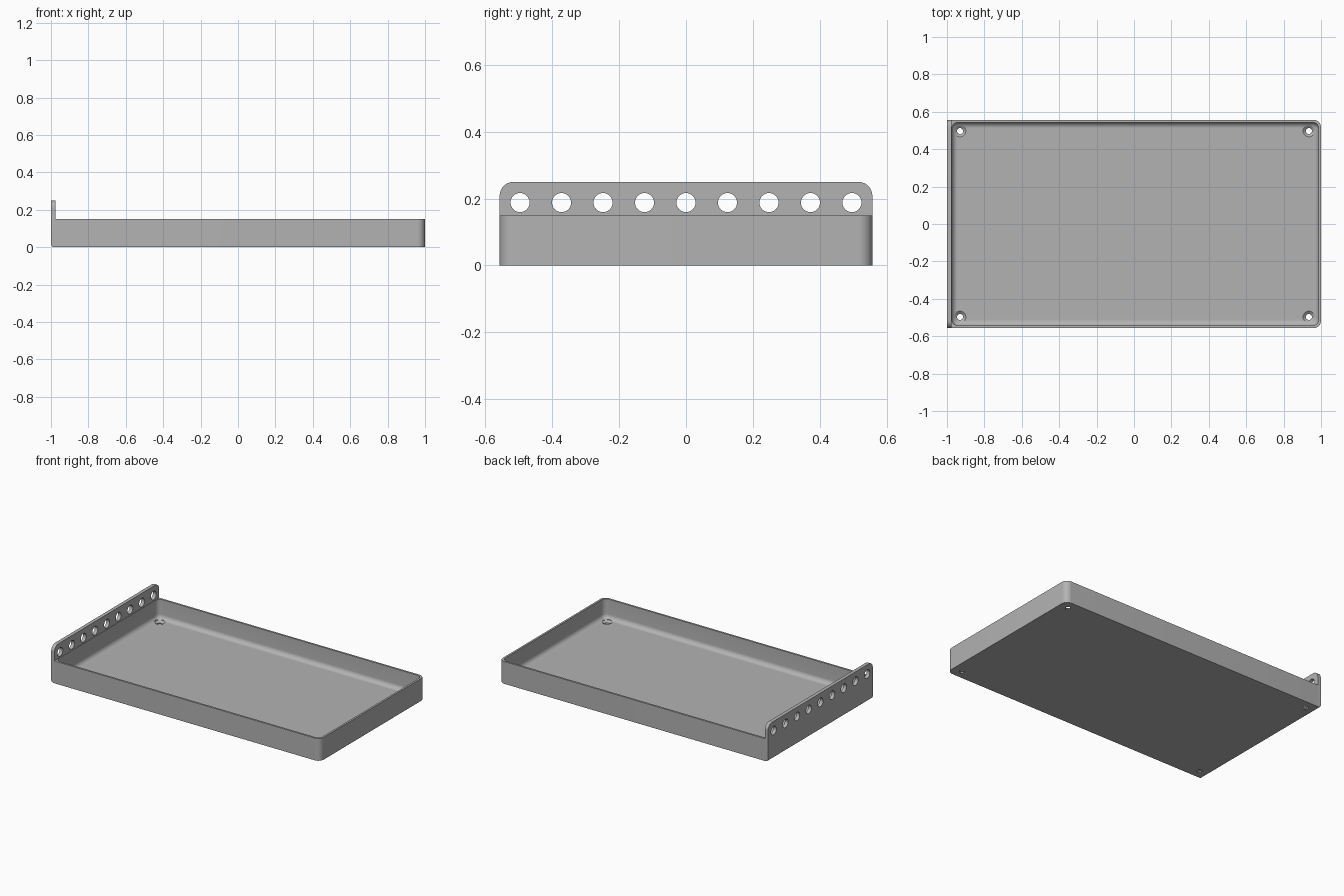
import bpy, bmesh
from math import sin, cos, pi
from mathutils import Matrix

cube = bpy.data.objects.get("Cube")
if cube:
    bpy.data.objects.remove(cube)

GREY = bpy.data.materials.new("light_grey")
GREY.use_nodes = True
GREY.diffuse_color = (0.45, 0.45, 0.45, 1)
GREY.node_tree.nodes["Principled BSDF"].inputs["Base Color"].default_value = GREY.diffuse_color

HALF_Y = 0.557      # half depth
RIM = 0.15          # tray wall height
FLOOR = 0.02        # floor thickness
WALL = 0.013
FILLET = 0.03       # inside floor fillet
STEPS = 10


def finish(bm, name):
    bmesh.ops.recalc_face_normals(bm, faces=bm.faces)
    mesh = bpy.data.meshes.new(name)
    bm.to_mesh(mesh)
    bm.free()
    mesh.materials.append(GREY)
    obj = bpy.data.objects.new(name, mesh)
    bpy.context.collection.objects.link(obj)
    return obj


def ring(x0, x1, y, r_left, r_right):
    """Rounded rectangle outline, counter-clockwise from the +x +y corner."""
    pts = []
    corners = [(x1, 1, 1, r_right), (x0, -1, 1, r_left),
               (x0, -1, -1, r_left), (x1, 1, -1, r_right)]
    for i, (x, sx, sy, r) in enumerate(corners):
        for k in range(STEPS + 1):
            a = (i + k / STEPS) * pi / 2
            pts.append((x - sx * r + r * cos(a), sy * (y - r) + r * sin(a)))
    return pts


def cut(obj, cutter):
    cutter.hide_render = True
    mod = obj.modifiers.new("holes", 'BOOLEAN')
    mod.operation = 'DIFFERENCE'
    mod.solver = 'EXACT'
    mod.object = cutter
    bpy.context.view_layer.objects.active = obj
    bpy.ops.object.modifier_apply(modifier=mod.name)
    bpy.data.objects.remove(cutter)
    bpy.ops.object.select_all(action='DESELECT')
    obj.select_set(True)
    bpy.ops.object.shade_smooth_by_angle(angle=pi / 6)


# Tray: outer wall, rim, inner wall and floor fillet lofted as one shell
outer = ring(-0.98, 1, HALF_Y, 0.002, 0.04)
layers = [(outer, 0), (outer, RIM)]
inner_top = ring(-0.974, 1 - WALL, HALF_Y - WALL, 0.034, 0.034)
layers.append((inner_top, RIM))
for k in range(9):
    a = k / 8 * pi / 2
    d = FILLET * (1 - cos(a))
    layers.append((ring(-0.974 + d, 1 - WALL - d, HALF_Y - WALL - d, 0.034 - d, 0.034 - d),
                   FLOOR + FILLET * (1 - sin(a))))
bm = bmesh.new()
loops = [[bm.verts.new((x, y, z)) for x, y in pts] for pts, z in layers]
for low, high in zip(loops, loops[1:]):
    for i in range(len(low)):
        j = (i + 1) % len(low)
        bm.faces.new((low[i], low[j], high[j], high[i]))
bm.faces.new(loops[0][::-1])
bm.faces.new(loops[-1])
tray = finish(bm, "tray")

# Countersunk screw holes in the floor corners
bm = bmesh.new()
for x in (-0.93, 0.935):
    for y in (-0.497, 0.497):
        sections = [(0.016, -0.02), (0.016, 0.008), (0.031, FLOOR), (0.031, 0.03)]
        rings = [[bm.verts.new((x + r * cos(k * pi / 16), y + r * sin(k * pi / 16), z))
                  for k in range(32)] for r, z in sections]
        for low, high in zip(rings, rings[1:]):
            for i in range(32):
                j = (i + 1) % 32
                bm.faces.new((low[i], low[j], high[j], high[i]))
        bm.faces.new(rings[0][::-1])
        bm.faces.new(rings[-1])
cut(tray, finish(bm, "screw_hole_cutter"))

# End plate: tall panel with rounded top corners and a rounded lower outer edge
TOP, R = 0.25, 0.042
profile = [(-HALF_Y, 0), (HALF_Y, 0)]
for side in (0, 1):
    for k in range(STEPS + 1):
        a = (side + k / STEPS) * pi / 2
        profile.append(((1 - 2 * side) * (HALF_Y - R) + R * cos(a), TOP - R + R * sin(a)))
bm = bmesh.new()
face = bm.faces.new([bm.verts.new((-1, y, z)) for y, z in profile])
new = bmesh.ops.extrude_face_region(bm, geom=[face])["geom"]
bmesh.ops.translate(bm, vec=(0.024, 0, 0),
                    verts=[v for v in new if isinstance(v, bmesh.types.BMVert)])
low_edge = [e for e in bm.edges
            if all(v.co.z < 0.001 and v.co.x < -0.99 for v in e.verts)]
bmesh.ops.bevel(bm, geom=low_edge, offset=0.018, segments=6, profile=0.5, affect='EDGES')
plate = finish(bm, "end_plate")

# Row of nine round holes along the plate
bm = bmesh.new()
for i in range(-4, 5):
    place = Matrix.Translation((-1, i * 0.124, 0.188)) @ Matrix.Rotation(pi / 2, 4, 'Y')
    bmesh.ops.create_cone(bm, cap_ends=True, segments=40, radius1=0.0285,
                          radius2=0.0285, depth=0.2, matrix=place)
cut(plate, finish(bm, "plate_hole_cutter"))
